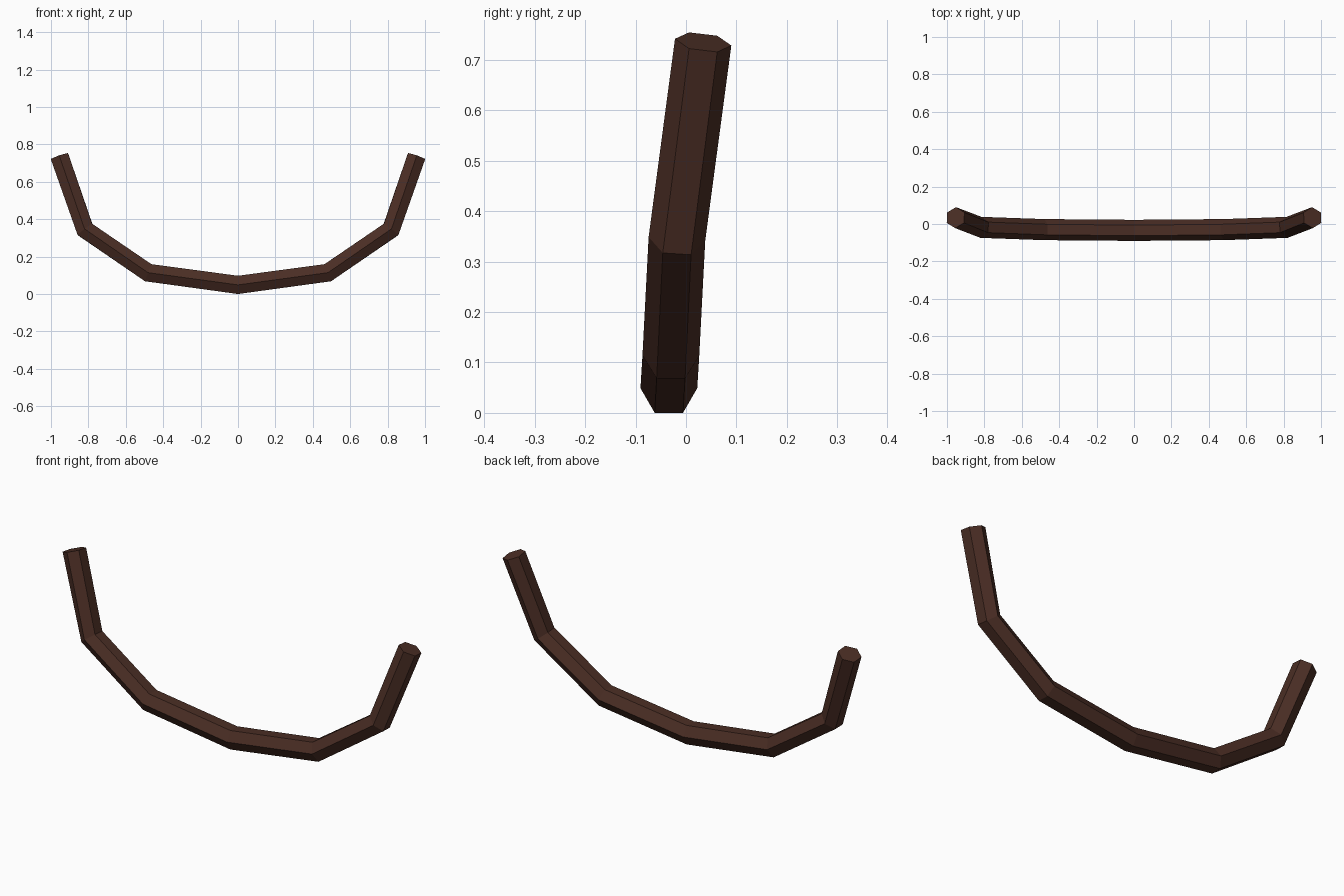
import bpy, bmesh, math
from mathutils import Vector

if "Cube" in bpy.data.objects:
    bpy.data.objects.remove(bpy.data.objects["Cube"])

RADIUS = 0.0563
SIDES = 6

# Centre line of the right half, mirrored to the left
half = [Vector(p) for p in ((0, -0.034, 0.049), (0.48, -0.030, 0.114),
                            (0.818, -0.018, 0.345), (0.954, 0.034, 0.735))]
path = [Vector((-p.x, p.y, p.z)) for p in reversed(half[1:])] + half


def tangent(i):
    """Average direction of the segments meeting at a path point."""
    t = Vector()
    if i > 0:
        t += (path[i] - path[i - 1]).normalized()
    if i < len(path) - 1:
        t += (path[i + 1] - path[i]).normalized()
    return t.normalized()


# Hexagonal rings set square to the path
bm = bmesh.new()
rings = []
for i, p in enumerate(path):
    t = tangent(i)
    side = Vector((0, 1, 0))
    side = (side - t * side.dot(t)).normalized()
    up = t.cross(side)
    angles = [math.tau * k / SIDES for k in range(SIDES)]
    rings.append([bm.verts.new(p + RADIUS * (math.cos(a) * side + math.sin(a) * up))
                  for a in angles])

# Tube walls and end caps
for a, b in zip(rings, rings[1:]):
    for k in range(SIDES):
        n = (k + 1) % SIDES
        bm.faces.new((a[k], a[n], b[n], b[k]))
bm.faces.new(rings[0])
bm.faces.new(rings[-1])
bmesh.ops.recalc_face_normals(bm, faces=bm.faces)

mesh = bpy.data.meshes.new("curved_bar")
bm.to_mesh(mesh)
bm.free()

brown = bpy.data.materials.new("dark brown")
brown.diffuse_color = (0.070, 0.027, 0.018, 1)
brown.use_nodes = True
brown.node_tree.nodes["Principled BSDF"].inputs["Base Color"].default_value = brown.diffuse_color
mesh.materials.append(brown)
bar = bpy.data.objects.new("curved_bar", mesh)
bpy.context.collection.objects.link(bar)
